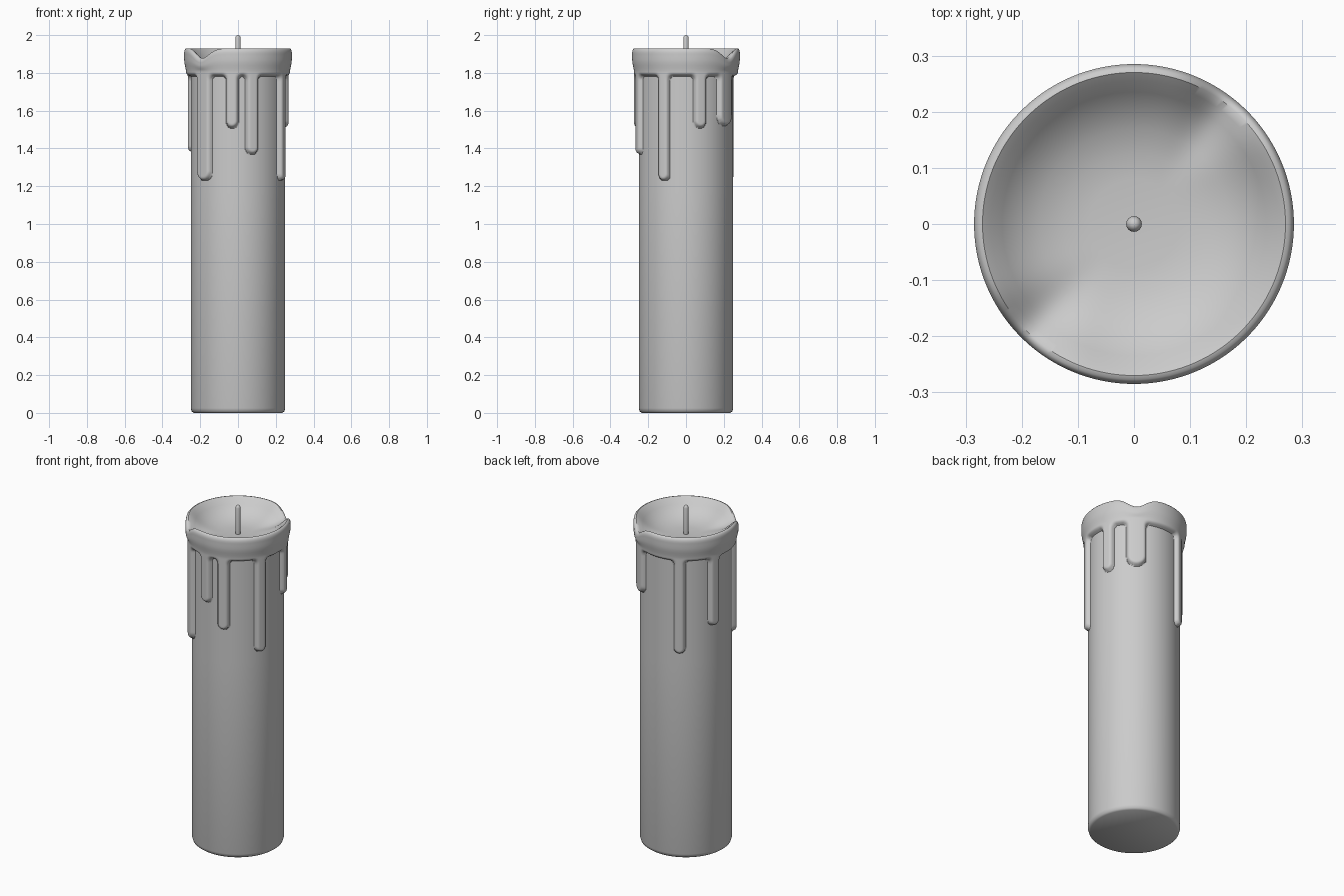
import bpy, bmesh, math

if "Cube" in bpy.data.objects:
    bpy.data.objects.remove(bpy.data.objects["Cube"])

N = 288            # columns around the candle
R = 0.25           # bare candle radius
SKIRT = 1.785      # lower edge of the melted collar

# drips: angle (deg from +x), half width, lowest z
DRIPS = [(-134, 0.050, 1.23), (-97, 0.034, 1.51), (-73, 0.034, 1.37), (-27, 0.032, 1.23),
         (17, 0.034, 1.51), (53, 0.055, 1.52), (117, 0.032, 1.23), (161, 0.034, 1.38)]
SPOUTS = [-134, 53]  # low places in the rim


def diff(a, b):
    return (a - b + 180) % 360 - 180


def smooth_max(a, b, k=0.03):
    h = max(k - abs(a - b), 0) / k
    return max(a, b) + h * h * k * 0.25


def smoothstep(a, b, x):
    t = min(max((x - a) / (b - a), 0), 1)
    return t * t * (3 - 2 * t)


def coat(ang, z):
    """Thickness of the run-down wax at an angle and height."""
    d = z - SKIRT
    for c, hw, low in DRIPS:
        s = math.radians(diff(ang, c)) * 0.265
        dz = max(low + hw - z, 0)
        d = smooth_max(d, hw - math.hypot(s, dz))
    q = min(max(d / 0.018, 0), 1)
    return 0.025 * math.sqrt(1 - (1 - q) ** 2) + 0.010 * smoothstep(1.8, 1.87, z)


def dip(ang):
    return sum(0.052 * math.exp(-(diff(ang, c) / 14) ** 2) for c in SPOUTS)


# rows of the turned profile: (radius or None for the coated wall, z, share of rim dip)
rows = [(0.235, 0.0, 0), (0.245, 0.008, 0), (0.25, 0.025, 0)]
rows += [(None, 1.17 + 0.006 * i, 0) for i in range(108)]
rows += [(None, z, (z - 1.81) / 0.1) for z in (1.825, 1.84, 1.855, 1.87, 1.885, 1.9, 1.91)]
rows += [(0.282, 1.922, 1), (0.277, 1.928, 1), (0.27, 1.93, 1), (0.255, 1.918, 0.9),
         (0.235, 1.897, 0.7), (0.21, 1.873, 0.45), (0.17, 1.85, 0.2), (0.125, 1.836, 0),
         (0.08, 1.83, 0)]

# candle body, drips, rim and melted bowl as one surface
bm = bmesh.new()
rings = []
for r, z, w in rows:
    ring = []
    for i in range(N):
        ang = 360 * i / N
        rad = r if r is not None else R + coat(ang, z)
        a = math.radians(ang)
        ring.append(bm.verts.new((rad * math.cos(a), rad * math.sin(a), z - w * dip(ang))))
    rings.append(ring)
for lo, hi in zip(rings, rings[1:]):
    for i in range(N):
        j = (i + 1) % N
        bm.faces.new((lo[i], lo[j], hi[j], hi[i]))
bm.faces.new(rings[0][::-1])
bm.faces.new(rings[-1])


def finish(bm, name, angle):
    me = bpy.data.meshes.new(name)
    bm.to_mesh(me)
    bm.free()
    ob = bpy.data.objects.new(name, me)
    bpy.context.collection.objects.link(ob)
    bpy.ops.object.select_all(action='DESELECT')
    ob.select_set(True)
    bpy.context.view_layer.objects.active = ob
    bpy.ops.object.shade_smooth_by_angle(angle=math.radians(angle))
    return ob


finish(bm, "candle_wax", 40)

# wick with a rounded tip
bm = bmesh.new()
prev = None
for r, z in [(0.014, 1.82), (0.014, 1.985), (0.011, 1.995), (0.005, 2.0)]:
    ring = [bm.verts.new((r * math.cos(k * math.tau / 16), r * math.sin(k * math.tau / 16), z))
            for k in range(16)]
    if prev:
        for k in range(16):
            m = (k + 1) % 16
            bm.faces.new((prev[k], prev[m], ring[m], ring[k]))
    else:
        bm.faces.new(ring[::-1])
    prev = ring
bm.faces.new(prev)
finish(bm, "wick", 50)
